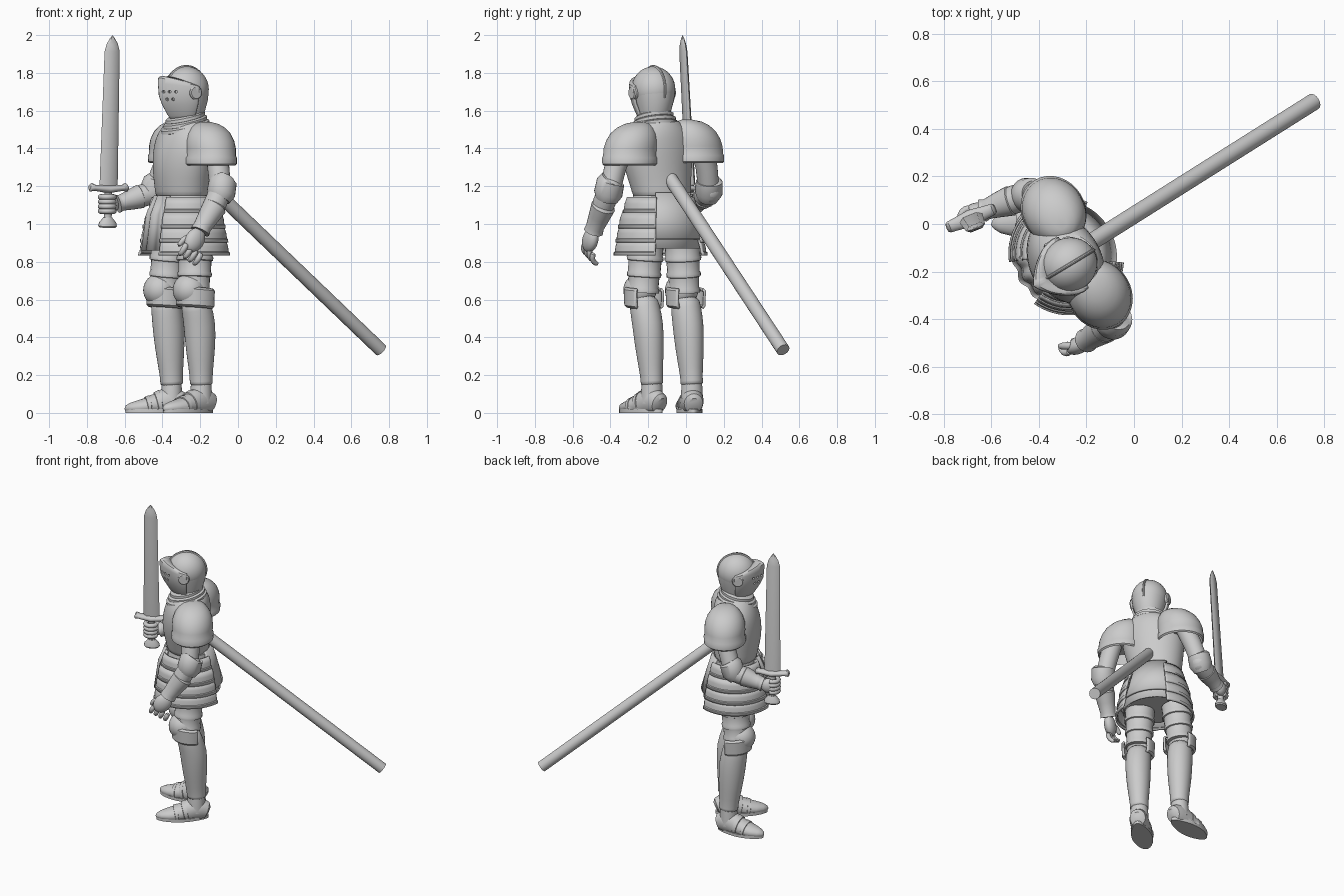
import bpy, bmesh
from math import sin, cos, pi, radians
from mathutils import Vector as V, Matrix

# The figure is built facing local -y, then everything is turned and moved into place
WORLD = Matrix.Translation((-0.28, -0.12, 0)) @ Matrix.Rotation(radians(-59), 4, 'Z')


def finish(name, bm):
    bmesh.ops.recalc_face_normals(bm, faces=bm.faces)
    me = bpy.data.meshes.new(name)
    bm.to_mesh(me)
    bm.free()
    ob = bpy.data.objects.new(name, me)
    bpy.context.collection.objects.link(ob)
    return ob


def skin(name, rings, closed=True, sub=0, thick=0):
    bm = bmesh.new()
    rows = [[bm.verts.new(p) for p in r] for r in rings]
    n = len(rows[0])
    for a, b in zip(rows, rows[1:]):
        for i in range(n if closed else n - 1):
            j = (i + 1) % n
            bm.faces.new((a[i], a[j], b[j], b[i]))
    if closed:
        bm.faces.new(rows[0])
        bm.faces.new(rows[-1])
    ob = finish(name, bm)
    if thick:
        m = ob.modifiers.new("thickness", 'SOLIDIFY')
        m.thickness, m.offset = thick, 0
    if sub:
        ob.modifiers.new("smooth", 'SUBSURF').levels = sub
        ob.modifiers[-1].render_levels = sub
    return ob


def loft(name, rows, arc=None, ripple=(0, 0), n=32, **kw):
    """Stacked sections (cx, cy, z, rx, ry, tilt, keel); an arc makes an open plate."""
    a0, a1 = arc or (0, 360)
    count = n + 1 if arc else n
    rings = []
    for row in rows:
        cx, cy, z, rx, ry, tilt, keel = (list(row) + [0, 0])[:7]
        ring = []
        for i in range(count):
            a = radians(a0 + (a1 - a0) * i / n)
            s = sin(a)
            if s < 0:
                s = -((1 - keel) * -s + keel * (1 - abs(cos(a))))
            k = 1 + ripple[0] * cos(ripple[1] * (a + pi / 2))
            ring.append((cx + k * rx * cos(a), cy + k * ry * s, z + tilt * ry * s))
        rings.append(ring)
    return skin(name, rings, closed=not arc, **kw)


def limb(name, pts, ref=(0, 1, 0), n=24, floor=None, **kw):
    """Tube through (x, y, z, ru, rv), sections square to the path."""
    cs = [V(p[:3]) for p in pts]
    rings = []
    for i, p in enumerate(pts):
        t = (cs[min(i + 1, len(cs) - 1)] - cs[max(i - 1, 0)]).normalized()
        u = V(ref).cross(t).normalized()
        v = t.cross(u)
        ru, rv = p[3], p[-1]
        ring = [cs[i] + u * ru * cos(2 * pi * k / n) + v * rv * sin(2 * pi * k / n) for k in range(n)]
        if floor is not None:
            for q in ring:
                q.z = max(q.z, floor)
        rings.append(ring)
    return skin(name, rings, **kw)


def ball(name, c, r, rot=None):
    bm = bmesh.new()
    m = Matrix.Translation(c) @ (rot or Matrix()) @ Matrix.Diagonal((*r, 1))
    bmesh.ops.create_uvsphere(bm, u_segments=32, v_segments=20, radius=1, matrix=m)
    return finish(name, bm)


# Cuirass, collar and pelvis
loft("cuirass", [(0, -.015, 1.12, .16, .135), (0, -.018, 1.17, .162, .136), (.01, -.027, 1.24, .178, .146, 0, .1),
                 (.02, -.03, 1.33, .197, .155, 0, .15), (.025, -.022, 1.42, .205, .15, 0, .1),
                 (.03, -.01, 1.49, .185, .135), (.035, -.005, 1.54, .125, .11), (.04, -.01, 1.57, .085, .085)], sub=1)
loft("pelvis", [(-.01, -.01, .89, .19, .17), (0, -.01, 1.0, .19, .17), (0, -.01, 1.15, .16, .14)])
for i, (z, r) in enumerate([(1.5, .128), (1.525, .116), (1.55, .104)]):
    loft(f"collar_{i}", [(.042, -.025, z, r - .012, r - .012, .25), (.042, -.025, z + .006, r, r, .25),
                         (.042, -.025, z + .022, r, r, .25), (.042, -.025, z + .03, r - .012, r - .012, .25)])

# Skirt: side lames, folded front cloth, back cloth
for side, arc in (("left", (-66, 54)), ("right", (126, 246))):
    for i, (z, r) in enumerate([(1.14, .176), (1.06, .201), (.985, .215), (.915, .224)]):
        loft(f"{side}_skirt_lame_{i}", [(.01, -.012, z, r, r - .012), (.01, -.012, z - .035, r + .012, r),
             (.01, -.012, z - .065, r + .016, r + .004), (.01, -.012, z - .068, r + .022, r + .01),
             (.01, -.012, z - .083, r + .022, r + .01)], arc=arc, thick=.012)
loft("front_cloth", [(0, -.012, 1.15, .155, .145), (0, -.012, 1.05, .195, .186), (0, -.012, .86, .218, .212)],
     arc=(-120, -60), ripple=(.03, 16), n=60, thick=.01)
loft("back_cloth", [(0, -.012, 1.165, .162, .138), (0, -.012, 1.05, .19, .172), (0, -.012, .92, .222, .208)],
     arc=(50, 130), thick=.014)
loft("under_skirt", [(0, -.012, 1.1, .17, .155), (0, -.012, .87, .21, .195)], arc=(0, 360), thick=.01)

# Helmet with crest, visor, breathing holes and pivots
H = V((.048, -.022, 1.713))
ball("helmet_skull", H, (.114, .122, .121))
loft("helmet_nape", [(H.x, -.015, 1.55, .078, .08), (H.x, -.015, 1.6, .088, .096), (H.x, -.018, 1.66, .106, .115),
                     (H.x, H.y, 1.713, .113, .121)])
limb("helmet_crest", [(H.x, H.y - .119 * cos(a), H.z + .118 * sin(a), .011, .008) for a in
                      [radians(30 + 9 * i) for i in range(20)]], ref=(1, 0, 0), n=10)
visor = loft("visor", [(H.x, H.y, 1.54, .06, .065, .1, .4), (H.x, H.y, 1.58, .086, .105, .05, .4),
                       (H.x, H.y, 1.635, .11, .143, 0, .4), (H.x, H.y, 1.68, .121, .162, 0, .4),
                       (H.x, H.y, 1.72, .124, .168, -.15, .4), (H.x, H.y, 1.725, .122, .167, -.28, .4),
                       (H.x, H.y, 1.727, .116, .155, -.33, .3), (H.x, H.y, 1.73, .1, .105, -.42, .1)],
             arc=(-182, 2), n=40, thick=.012)
bm = bmesh.new()
for s in (1, -1):
    for ang, z in ((9, 1.7), (21, 1.7), (35, 1.7), (14, 1.66), (27, 1.66)):
        d = V((s * sin(radians(ang)), -cos(radians(ang)), 0))
        m = Matrix.Translation(V((H.x, H.y, z)) + d * .15) @ d.to_track_quat('Z', 'Y').to_matrix().to_4x4()
        bmesh.ops.create_cone(bm, cap_ends=True, segments=12, radius1=.008, radius2=.008, depth=.16, matrix=m)
holes = finish("visor_hole_cutter", bm)
holes.hide_render = True
holes.hide_set(True)
cut = visor.modifiers.new("holes", 'BOOLEAN')
cut.operation, cut.object = 'DIFFERENCE', holes
for s in (1, -1):
    limb(f"visor_pivot_{s}", [(H.x + s * x, -.035, 1.695, r) for x, r in
                              ((.09, .037), (.122, .037), (.128, .031))])

# Pauldrons
for side, s, cx, cy, dz in (("left", 1, .01, .025, 0), ("right", -1, .032, .04, .012)):
    loft(f"{side}_pauldron", [(s * x + cx, cy, z + dz, rx, ry) for x, z, rx, ry in
         ((.212, 1.37, .12, .1), (.212, 1.31, .143, .123), (.212, 1.318, .151, .133), (.212, 1.35, .152, .134),
          (.212, 1.36, .147, .128), (.208, 1.4, .147, .13), (.2, 1.44, .14, .127), (.19, 1.48, .124, .113),
          (.178, 1.51, .1, .09), (.165, 1.53, .07, .062), (.155, 1.54, .03, .025))])

# Left arm hanging, with open hand
limb("left_upper_arm", [(.26, .035, 1.44, .06), (.308, .02, 1.3, .058), (.34, .015, 1.18, .056)])
ball("left_elbow_ball", (.345, .02, 1.185), (.066, .066, .068))
limb("left_elbow_band", [(.338, .035, 1.235, .062), (.342, .028, 1.225, .074), (.348, .012, 1.16, .076),
                         (.35, -.002, 1.13, .06)])
limb("left_forearm", [(.345, .01, 1.17, .06), (.352, -.025, 1.11, .06), (.358, -.115, .97, .043)])
limb("left_cuff", [(.352, -.025, 1.1, .055), (.353, -.03, 1.092, .065), (.355, -.068, 1.04, .057),
                   (.357, -.108, .985, .048), (.358, -.122, .96, .052)])
tilt = Matrix.Rotation(radians(-35), 4, 'X')
ball("left_palm", (.358, -.155, .915), (.036, .054, .07), tilt)
for i in range(4):
    y, z = -.205 + .03 * i, .9 - .017 * i
    limb(f"left_finger_{i}", [(.362, y, z, .016), (.362, y - .018, z - .03, .016),
         (.345, y - .026, z - .054, .015), (.318, y - .024, z - .062, .012)], n=12, sub=1)
limb("left_thumb", [(.35, -.175, .94, .018), (.33, -.215, .915, .017), (.318, -.235, .88, .012)], n=12, sub=1)

# Right arm bent forward
limb("right_upper_arm", [(-.2, .045, 1.44, .06), (-.255, .02, 1.3, .058), (-.29, -.015, 1.18, .056)])
ball("right_elbow_ball", (-.293, -.015, 1.175), (.064, .068, .068))
limb("right_elbow_band", [(-.283, .002, 1.235, .058), (-.286, -.004, 1.225, .071), (-.295, -.024, 1.165, .073),
                          (-.3, -.048, 1.135, .056)])
limb("right_forearm", [(-.293, -.02, 1.165, .058), (-.307, -.08, 1.15, .06), (-.334, -.21, 1.108, .042)], ref=(0, 0, 1))
limb("right_cuff", [(-.307, -.085, 1.148, .052), (-.309, -.092, 1.146, .064), (-.32, -.14, 1.13, .055),
                    (-.331, -.195, 1.112, .043), (-.335, -.215, 1.107, .049)], ref=(0, 0, 1))
ball("right_palm", (-.35, -.25, 1.105), (.034, .05, .048))
for i in range(4):
    z = 1.068 + .025 * i
    limb(f"right_finger_{i}", [(-.34 + .036 * cos(a), -.277 + .036 * sin(a), z, .0145) for a in
         [radians(150 + 25 * k) for k in range(12)]], ref=(0, 0, 1), n=12)

# Sword: built upright around z, then leaned into the hand
axis = V((.06, -.005, 1.01)).normalized()
S = (Matrix.Translation((-.345, -.272, .985)) @ axis.to_track_quat('Z', 'Y').to_matrix().to_4x4())
e = S.to_3x3() @ V((0, 1, 0))
S = S @ Matrix.Rotation(-(e.xy.angle_signed(V((.156, .988)))), 4, 'Z')
blade = skin("sword_blade", [[(0, w, z), (t, w * .6, z), (t, -w * .6, z), (0, -w, z), (-t, -w * .6, z), (-t, w * .6, z)]
             for z, w, t in ((.2, .052, .015), (.93, .043, .013), (.97, .032, .01), (1.0, .014, .005),
                             (1.015, .001, .001))])
grip = loft("sword_grip", [(0, 0, .03, .018, .02), (0, 0, .11, .02, .023), (0, 0, .19, .018, .02)])
pommel = loft("sword_pommel", [(0, 0, -.004, .03, .045), (0, 0, .004, .035, .052), (0, 0, .022, .032, .048),
                               (0, 0, .05, .02, .024)], n=16)
guard = limb("sword_guard", [(0, y, z, rx, rz) for y, z, rx, rz in
             ((-.108, .212, .018, .014), (-.1, .21, .024, .024), (-.08, .207, .026, .016), (0, .2, .036, .022),
              (.08, .207, .026, .016), (.1, .21, .024, .024), (.108, .212, .018, .014))], ref=(0, 0, 1), n=16)
for ob in (blade, grip, pommel, guard):
    ob.data.transform(S)


# Legs
def leg(side, hip, knee, calf, ankle, toe_yaw, size):
    h, k, c, a = V(hip), V(knee), V(calf), V(ankle)
    rows = []
    for i in range(3):
        for t, r in ((0, .094), (.2, .092), (.24, .098), (.3, .096)):
            q = h.lerp(k, .1 + t * .9 + i * .28)
            rows.append((q.x, q.y, q.z, r - .006 * i))
    limb(f"{side}_thigh", rows)
    ball(f"{side}_knee", k + V((0, -.03, .035)), (.088, .088, .088))
    loft(f"{side}_knee_band", [(k.x, k.y + .012, k.z + z, r, r + .006, -.08) for z, r in
         ((-.055, .086), (-.045, .096), (.033, .099), (.043, .089))], arc=(-215, 35), thick=.014)
    limb(f"{side}_greave", [(*k, .076), (*k.lerp(c, .4), .08), (*c, .082, .088), (*c.lerp(a, .4), .075, .08),
         (*c.lerp(a, .75), .062, .065), (*c.lerp(a, .95), .057, .06), (*a, .064, .066)], sub=1)
    # Sabaton: sole, plated upper, ankle ring
    turn = (Matrix.Translation((a.x, a.y, 0)) @ Matrix.Rotation(toe_yaw, 4, 'Z')
            @ Matrix.Diagonal((1, size, 1, 1)))
    foot = [limb(f"{side}_ankle", [(0, 0, .18, .052), (0, -.002, .12, .057), (0, -.004, .05, .06)]),
            limb(f"{side}_foot", [(0, y, z, rx, rz) for y, z, rx, rz in
                 ((.072, .045, .03, .035), (.062, .05, .05, .055), (.03, .06, .058, .07), (-.02, .06, .06, .078),
                  (-.06, .05, .062, .068), (-.062, .05, .066, .072), (-.085, .046, .067, .064),
                  (-.087, .044, .063, .058), (-.12, .038, .066, .052), (-.122, .038, .069, .055),
                  (-.14, .036, .069, .05), (-.142, .034, .065, .045), (-.18, .03, .058, .038),
                  (-.225, .026, .04, .028), (-.25, .022, .02, .018), (-.26, .02, .004, .004))],
                 ref=(0, 0, 1), floor=.004),
            loft(f"{side}_sole", [(0, -.09, z, .066, .166) for z in (0, .02)], n=40)]
    for v in foot[2].data.vertices:
        v.co.x *= .8 + .22 * cos((v.co.y + .13) * 9)
    for ob in foot:
        ob.data.transform(turn)


leg("left", (.105, 0, .92), (.118, -.015, .615), (.11, .025, .47), (.095, .043, .145), radians(9), 1)
leg("right", (-.128, -.02, .92), (-.152, -.035, .615), (-.158, -.008, .47), (-.166, .018, .145), radians(-23), .97)

# Mounting pole at the back
limb("back_pole", [(.015, .05, 1.278, .036), (-.01, 1.215, .333, .036)], n=32)

# Place in the world and shade
bpy.ops.object.select_all(action='DESELECT')
for ob in list(bpy.context.scene.objects):
    ob.data.transform(WORLD)
    if not ob.hide_render:
        ob.select_set(True)
        bpy.context.view_layer.objects.active = ob
bpy.ops.object.shade_smooth_by_angle(angle=radians(38))
